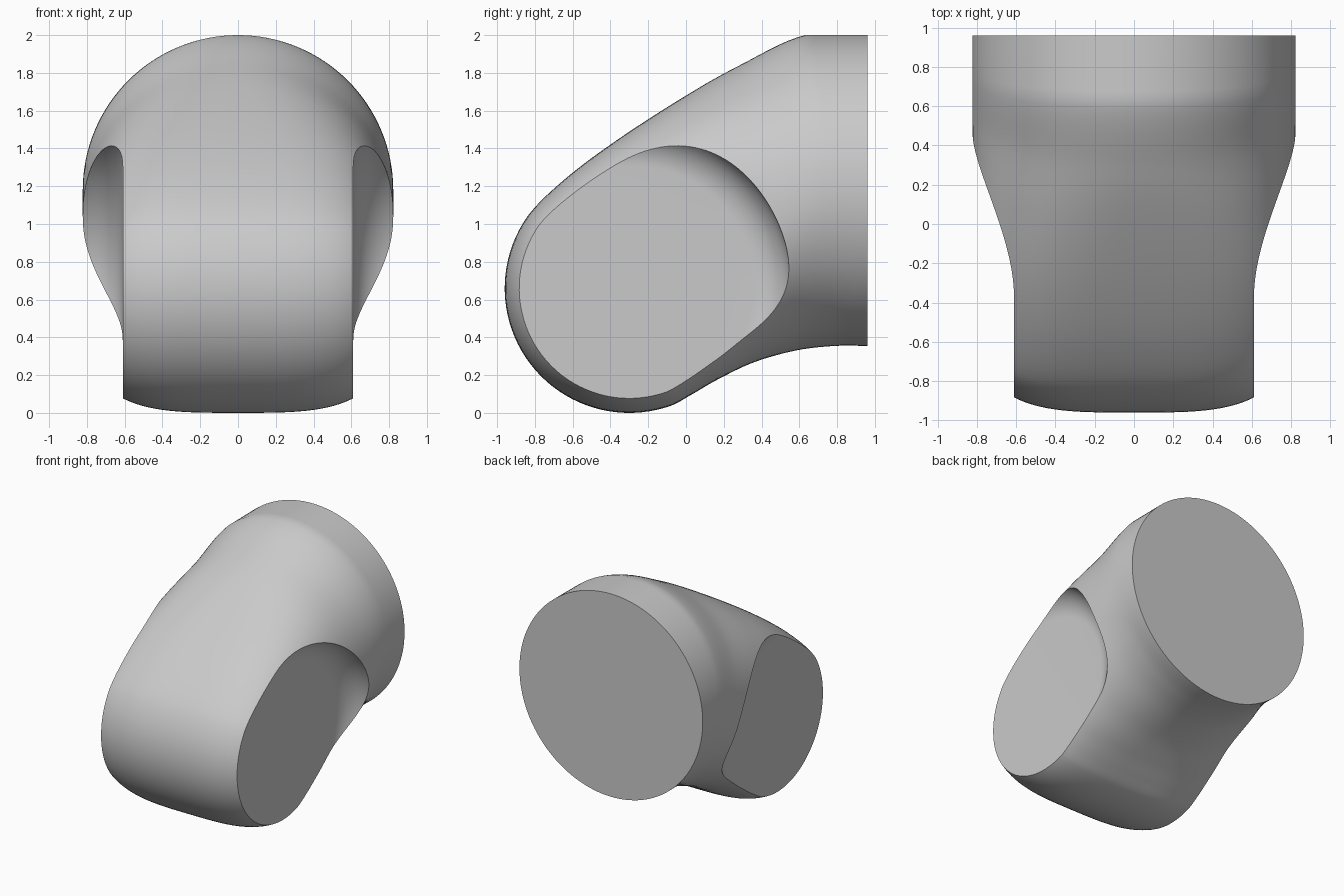
import bpy, bmesh, math

cube = bpy.data.objects.get("Cube")
if cube:
    bpy.data.objects.remove(cube, do_unlink=True)

grey = bpy.data.materials.new("light grey")
grey.use_nodes = True
colour = (0.59, 0.59, 0.59, 1)
grey.diffuse_color = colour
grey.node_tree.nodes["Principled BSDF"].inputs["Base Color"].default_value = colour

HALF_WIDTH = 0.822
PIVOT = (-0.3, 0.66)
NOSE_RADIUS = 0.66
NOSE_START, NOSE_END = 145, 290
NOSE_POWER = 3.5


def make_object(name, bm):
    bmesh.ops.remove_doubles(bm, verts=bm.verts, dist=0.0005)
    bmesh.ops.recalc_face_normals(bm, faces=bm.faces)
    mesh = bpy.data.meshes.new(name)
    bm.to_mesh(mesh)
    bm.free()
    mesh.materials.append(grey)
    ob = bpy.data.objects.new(name, mesh)
    bpy.context.collection.objects.link(ob)
    return ob


def on_nose(degrees):
    a = math.radians(degrees)
    return (PIVOT[0] + NOSE_RADIUS * math.cos(a), PIVOT[1] + NOSE_RADIUS * math.sin(a))


def smooth_rows(rows, steps):
    """Catmull-Rom through the rows; the first and last only steer the ends."""
    out = []
    for a, b, c, d in zip(rows, rows[1:], rows[2:], rows[3:]):
        for s in range(steps):
            t = s / steps
            out.append([q + 0.5 * t * (r - p + t * (2 * p - 5 * q + 4 * r - e
                        + t * (3 * (q - r) + e - p)))
                        for p, q, r, e in zip(a, b, c, d)])
    out.append(list(rows[-2]))
    return out


# Stations from the round back to the nose: spine, top, bottom (y, z), squareness
stations = [
    (1.17, 1.18, 1.30, 2.00, 1.14, 0.355, 2.0),
    (0.96, 1.18, 0.96, 2.00, 0.96, 0.355, 2.0),
    (0.75, 1.17, 0.63, 2.00, 0.78, 0.354, 2.0),
    (0.55, 1.08, 0.28, 1.838, 0.58, 0.33, 2.1),
    (0.30, 0.96, 0.00, 1.68, 0.36, 0.268, 2.5),
    (0.10, 0.86, -0.35, 1.455, 0.17, 0.178, 3.1),
    (-0.10, 0.76, -0.635, 1.243, 0.035, 0.1, 3.4),
    (*PIVOT, *on_nose(NOSE_START), *on_nose(NOSE_END), NOSE_POWER),
    (*PIVOT, *on_nose(NOSE_START + 20), *on_nose(NOSE_END - 10), NOSE_POWER),
]
rows = smooth_rows(stations, 8)

# Outline: along the top, around the nose, back along the bottom
outline = [(r[0:2], (r[2], min(r[3], 2.0)), r[6]) for r in rows]
NOSE_STEPS = 40
outline += [(PIVOT, on_nose(NOSE_START + (NOSE_END - NOSE_START) * i / NOSE_STEPS), NOSE_POWER)
            for i in range(1, NOSE_STEPS)]
outline += [(r[0:2], r[4:6], r[6]) for r in reversed(rows)]

# Body skin: every outline point is swept across the width as a superellipse
bm = bmesh.new()
ACROSS = 64
grid = []
for spine, rim, power in outline:
    line = []
    for j in range(ACROSS + 1):
        a = math.pi * (j / ACROSS - 0.5)
        x = math.copysign(abs(math.sin(a)) ** (2 / power), a) * HALF_WIDTH
        h = math.cos(a) ** (2 / power) if 0 < j < ACROSS else 0
        line.append(bm.verts.new((x, spine[0] + (rim[0] - spine[0]) * h,
                                  spine[1] + (rim[1] - spine[1]) * h)))
    grid.append(line)
for la, lb in zip(grid, grid[1:]):
    for j in range(ACROSS):
        bm.faces.new((la[j], la[j + 1], lb[j + 1], lb[j]))
bmesh.ops.remove_doubles(bm, verts=bm.verts, dist=0.0005)
# Flat back disc
rim_edges = [e for e in bm.edges if e.is_boundary]
bmesh.ops.holes_fill(bm, edges=rim_edges, sides=0)
body = make_object("link_body", bm)


def side_cutter(side):
    """Round pocket tool with a filleted floor, on the axis of the nose."""
    floor, radius, fillet = 0.61, 0.86, 0.21
    profile = [(floor + fillet * (1 - math.cos(a)), radius - fillet * (1 - math.sin(a)))
               for a in (math.pi / 2 * i / 16 for i in range(17))]
    profile.append((1.1, radius))
    bm = bmesh.new()
    count = 128
    rings = []
    for x, r in profile:
        rings.append([bm.verts.new((side * x,
                                    PIVOT[0] + r * math.cos(math.tau * k / count),
                                    PIVOT[1] + r * math.sin(math.tau * k / count)))
                      for k in range(count)])
    for ra, rb in zip(rings, rings[1:]):
        for k in range(count):
            n = (k + 1) % count
            bm.faces.new((ra[k], ra[n], rb[n], rb[k]))
    bm.faces.new(rings[0])
    bm.faces.new(rings[-1])
    return make_object("side_cutter", bm)


# Cut the flat mounting faces on both sides
bpy.context.view_layer.objects.active = body
for side in (-1, 1):
    cutter = side_cutter(side)
    mod = body.modifiers.new("side_cut", 'BOOLEAN')
    mod.operation = 'DIFFERENCE'
    mod.solver = 'EXACT'
    mod.object = cutter
    bpy.ops.object.modifier_apply(modifier=mod.name)
    bpy.data.objects.remove(cutter, do_unlink=True)

for ob in bpy.context.selected_objects:
    ob.select_set(False)
body.select_set(True)
bpy.ops.object.shade_smooth_by_angle(angle=math.radians(30))
